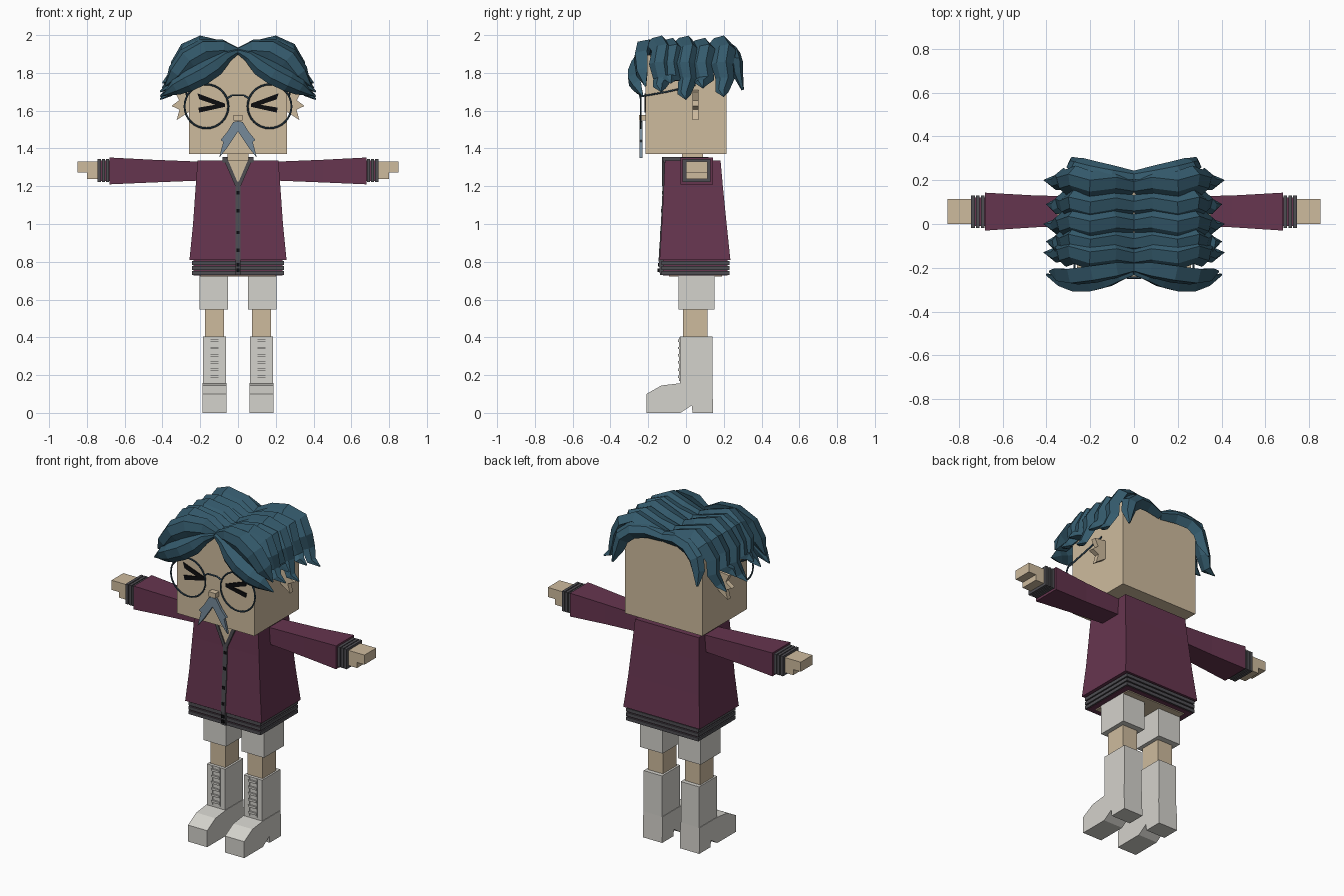
import bpy, bmesh, math
from mathutils import Vector

cube = bpy.data.objects.get("Cube")
if cube:
    bpy.data.objects.remove(cube, do_unlink=True)


def material(name, *rgb):
    lin = [((c / 255 + 0.055) / 1.055) ** 2.4 for c in rgb] + [1]
    m = bpy.data.materials.new(name)
    m.use_nodes = True
    m.diffuse_color = lin
    m.node_tree.nodes["Principled BSDF"].inputs["Base Color"].default_value = lin
    return m


SKIN = material("skin", 206, 187, 158)
HAIR = material("teal_hair", 52, 90, 108)
BLACK = material("black", 12, 12, 14)
GREY_BLUE = material("moustache_grey", 118, 138, 154)
FRAME = material("spectacle_frame", 48, 72, 88)
MAROON = material("maroon_cloth", 102, 53, 79)
KNIT = material("dark_grey_knit", 78, 77, 82)
PALE = material("pale_grey", 212, 210, 204)


def finish(name, bm, mat):
    bmesh.ops.recalc_face_normals(bm, faces=bm.faces)
    me = bpy.data.meshes.new(name)
    bm.to_mesh(me)
    bm.free()
    me.materials.append(mat)
    ob = bpy.data.objects.new(name, me)
    bpy.context.collection.objects.link(ob)
    return ob


def skin_rings(name, rings, mat):
    """Join rings of points into a capped solid."""
    bm = bmesh.new()
    rows = [[bm.verts.new(p) for p in ring] for ring in rings]
    n = len(rows[0])
    for a, b in zip(rows, rows[1:]):
        for i in range(n):
            j = (i + 1) % n
            bm.faces.new((a[i], a[j], b[j], b[i]))
    bm.faces.new(rows[0])
    bm.faces.new(rows[-1])
    return finish(name, bm, mat)


def box(name, x, y, z, mat, s=1):
    return skin_rings(name, [[(s * x[0], y[0], h), (s * x[1], y[0], h),
                              (s * x[1], y[1], h), (s * x[0], y[1], h)] for h in z], mat)


def loft(name, levels, mat):
    """Stack of rectangles: height, half width, front, back."""
    return skin_rings(name, [[(-w, f, z), (w, f, z), (w, b, z), (-w, b, z)]
                             for z, w, f, b in levels], mat)


def plate(name, pts, y0, y1, mat, s=1):
    """Front outline extruded in depth."""
    return skin_rings(name, [[(s * x, y, z) for x, z in pts] for y in (y0, y1)], mat)


def rod(name, points, radius, mat):
    cu = bpy.data.curves.new(name, 'CURVE')
    cu.dimensions = '3D'
    cu.bevel_depth = radius
    cu.bevel_resolution = 1
    sp = cu.splines.new('POLY')
    sp.points.add(len(points) - 1)
    for p, co in zip(sp.points, points):
        p.co = (*co, 1)
    cu.materials.append(mat)
    ob = bpy.data.objects.new(name, cu)
    bpy.context.collection.objects.link(ob)
    return ob


def strand(name, path, widths, thick, s, out=None):
    """Ridged lock of hair tapering to a point."""
    pts = [Vector(p) for p in path]
    rings = []
    for i, p in enumerate(pts):
        t = (pts[min(i + 1, len(pts) - 1)] - pts[max(i - 1, 0)]).normalized()
        o = Vector(out) if out else p - Vector((0, p.y, 1.62))
        n = (o - o.dot(t) * t).normalized()
        side = t.cross(n)
        w = widths[i]
        h = thick * min(1, w / max(widths) + 0.1)
        ring = [p - side * w - n * h * 0.5, p - side * w * 0.35 + n * h,
                p + side * w * 0.5 + n * h * 0.6, p + side * w - n * h * 0.5, p - n * h]
        rings.append([(s * v.x, v.y, v.z) for v in ring])
    return skin_rings(name, rings, HAIR)


# Head and neck
box("head", (-0.26, 0.26), (-0.215, 0.215), (1.37, 1.895), SKIN)
box("neck", (-0.055, 0.055), (-0.02, 0.09), (1.3, 1.38), SKIN)
box("nose", (-0.024, 0.024), (-0.25, -0.21), (1.548, 1.578), SKIN)

# Jacket body, hem and front band
box("hips", (-0.2, 0.2), (-0.09, 0.19), (0.722, 0.9), SKIN)
loft("jacket", [(0.81, 0.257, -0.14, 0.235), (1.0, 0.238, -0.128, 0.215),
                (1.2, 0.224, -0.118, 0.195), (1.335, 0.214, -0.112, 0.183)], MAROON)
loft("hem_core", [(0.728, 0.235, -0.122, 0.22), (0.812, 0.235, -0.122, 0.22)], MAROON)
for i in range(3):
    z = 0.73 + i * 0.027
    loft(f"hem_rib_{i + 1}", [(z, 0.243, -0.13, 0.229), (z + 0.02, 0.243, -0.13, 0.229)], KNIT)
loft("front_band", [(0.73, 0.014, -0.138, 0), (0.81, 0.014, -0.145, 0),
                    (1.0, 0.014, -0.133, 0), (1.225, 0.014, -0.122, 0)], KNIT)
for i, z in enumerate((0.755, 0.785, 0.86, 0.955, 1.07, 1.165)):
    box(f"button_{i + 1}", (-0.009, 0.009), (-0.15 + (z - 0.75) * 0.055, -0.1),
        (z - 0.009, z + 0.009), BLACK)
plate("neckline_skin", [(-0.065, 1.337), (0.065, 1.337), (0, 1.215)], -0.12, -0.105, SKIN)
box("collar_back", (-0.08, 0.08), (0.085, 0.12), (1.32, 1.355), KNIT)

# Shared hair measurements
locks = [(-0.15, -0.13, 1.70), (-0.085, -0.08, 1.745), (0.0, 0.0, 1.66),
         (0.085, 0.09, 1.72), (0.175, 0.2, 1.675)]

for s, tag in ((1, "left"), (-1, "right")):
    # Collar trim
    plate(f"{tag}_collar_trim", [(0.06, 1.355), (0.082, 1.355), (0.014, 1.2), (0, 1.215)],
          -0.126, -0.105, KNIT, s)
    box(f"{tag}_collar_side", (0.06, 0.082), (-0.12, 0.12), (1.325, 1.355), KNIT, s)

    # Sleeve, ribbed cuff and hand
    sections = [(0.2, -0.005, 0.125, 1.23, 1.33), (0.45, -0.015, 0.13, 1.22, 1.34),
                (0.68, -0.03, 0.143, 1.21, 1.352)]
    skin_rings(f"{tag}_sleeve", [[(s * x, a, c), (s * x, b, c), (s * x, b, d), (s * x, a, d)]
                                 for x, a, b, c, d in sections], MAROON)
    box(f"{tag}_cuff_core", (0.67, 0.742), (-0.01, 0.12), (1.228, 1.335), MAROON, s)
    for i in range(3):
        x = 0.682 + i * 0.022
        box(f"{tag}_cuff_rib_{i + 1}", (x, x + 0.017), (-0.018, 0.13), (1.222, 1.343), KNIT, s)
    box(f"{tag}_palm", (0.73, 0.8), (0, 0.113), (1.238, 1.33), SKIN, s)
    box(f"{tag}_fingers", (0.8, 0.85), (0, 0.113), (1.272, 1.33), SKIN, s)

    # Shorts, leg and boot
    box(f"{tag}_short_leg", (0.052, 0.203), (-0.04, 0.15), (0.548, 0.728), PALE, s)
    box(f"{tag}_leg", (0.075, 0.176), (-0.015, 0.115), (0.38, 0.56), SKIN, s)
    box(f"{tag}_boot_shaft", (0.063, 0.186), (-0.033, 0.14), (0.1, 0.405), PALE, s)
    foot = [(-0.21, 0), (-0.21, 0.1), (-0.13, 0.145), (-0.03, 0.157), (0.14, 0.157),
            (0.143, 0), (0.035, 0), (0.03, 0.04), (-0.03, 0)]
    skin_rings(f"{tag}_boot_foot", [[(s * x, y, z) for y, z in foot] for x in (0.06, 0.189)], PALE)
    for x in (0.1, 0.15):
        box(f"{tag}_lace_rail", (x - 0.004, x + 0.004), (-0.038, -0.03), (0.17, 0.4), PALE, s)
    for i in range(6):
        z = 0.185 + i * 0.038
        box(f"{tag}_lace_{i + 1}", (0.098, 0.152), (-0.043, -0.03), (z, z + 0.013), PALE, s)

    # Ear, squeezed eye and moustache half
    plate(f"{tag}_ear", [(0.25, 1.71), (0.335, 1.7), (0.312, 1.655), (0.352, 1.625),
                         (0.31, 1.605), (0.325, 1.55), (0.25, 1.6)], 0.035, 0.065, SKIN, s)
    plate(f"{tag}_eye", [(0.215, 1.692), (0.07, 1.638), (0.07, 1.62), (0.205, 1.59),
                         (0.21, 1.616), (0.12, 1.631), (0.205, 1.66)], -0.221, -0.212, BLACK, s)
    plate(f"{tag}_moustache", [(0, 1.545), (0.025, 1.54), (0.055, 1.49), (0.092, 1.445),
                               (0.078, 1.435), (0.1, 1.35), (0.06, 1.4), (0.03, 1.445),
                               (0, 1.49)], -0.245, -0.23, GREY_BLUE, s)

    # Spectacles
    bpy.ops.mesh.primitive_torus_add(location=(s * 0.167, -0.24, 1.623), rotation=(math.pi / 2, 0, 0),
                                     major_radius=0.116, minor_radius=0.005,
                                     major_segments=32, minor_segments=6)
    rim = bpy.context.object
    rim.name = f"{tag}_lens_rim"
    rim.data.materials.append(FRAME)
    rod(f"{tag}_temple", [(s * 0.27, -0.24, 1.675), (s * 0.275, -0.1, 1.7),
                          (s * 0.275, 0.05, 1.735)], 0.005, FRAME)

    # Locks sweeping from the parting over the side of the head
    for i, (y, ty, tz) in enumerate(locks):
        k = 0.012 * (i % 2)
        bend = (0, 0.012, -0.008, 0.014, -0.004, 0.01)
        shape = [(0, 1.9), (0.09, 1.94 - k), (0.2, 1.967 - k), (0.28, 1.93),
                 (0.325 - k, 1.85), (0.335, 1.77)]
        path = [(x, y + (ty - y) * x / 0.4 + b, z) for (x, z), b in zip(shape, bend)]
        path += [(0.365, ty - 0.01, tz + 0.03), (0.412 - k, ty, tz)]
        strand(f"{tag}_side_lock_{i + 1}", path,
               [0.05, 0.06, 0.062, 0.06, 0.058, 0.05, 0.035, 0.002], 0.03, s)

    # Fringe locks framing the forehead
    strand(f"{tag}_fringe_upper", [(0, -0.2, 1.91), (0.08, -0.215, 1.935), (0.18, -0.235, 1.93),
                                   (0.27, -0.245, 1.88), (0.33, -0.235, 1.8), (0.385, -0.215, 1.73)],
           [0.03, 0.055, 0.065, 0.065, 0.055, 0.003], 0.035, s, (0, -1, 0.5))
    strand(f"{tag}_fringe_lower", [(0, -0.225, 1.915), (0.06, -0.24, 1.89), (0.12, -0.262, 1.84),
                                   (0.19, -0.28, 1.795), (0.27, -0.28, 1.755), (0.33, -0.26, 1.725),
                                   (0.4, -0.23, 1.68)],
           [0.012, 0.035, 0.055, 0.058, 0.055, 0.045, 0.003], 0.03, s, (0, -1, 0.15))

    # Nape lock hanging at the back corner
    strand(f"{tag}_back_lock", [(0, 0.22, 1.905), (0.1, 0.235, 1.925), (0.19, 0.255, 1.91),
                                (0.25, 0.27, 1.86), (0.27, 0.275, 1.79), (0.285, 0.3, 1.71)],
           [0.03, 0.045, 0.05, 0.05, 0.04, 0.006], 0.03, s, (0, 1, 0.3))

rod("spectacle_bridge", [(-0.058, -0.24, 1.665), (-0.03, -0.245, 1.682),
                         (0.03, -0.245, 1.682), (0.058, -0.24, 1.665)], 0.005, FRAME)
